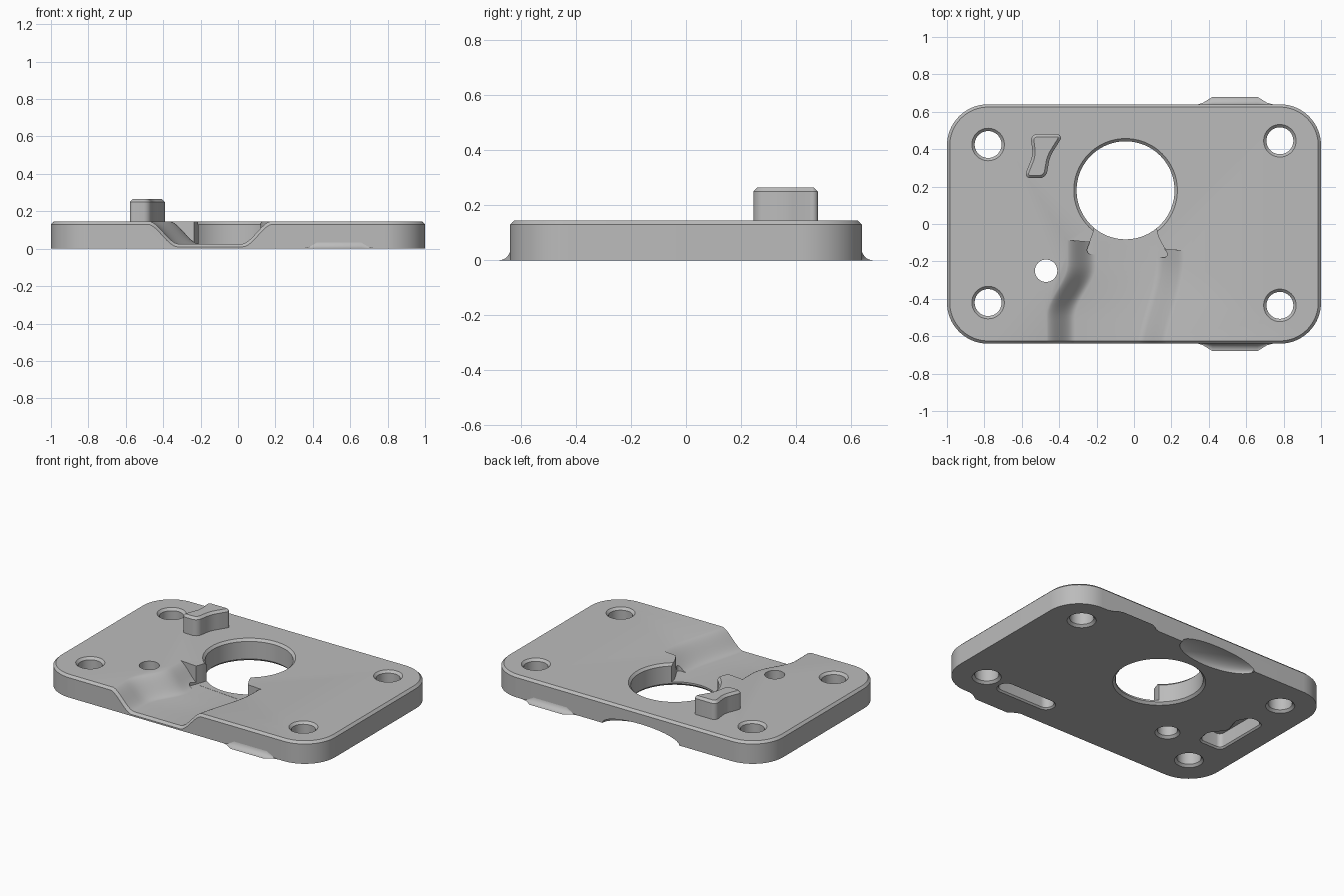
import bpy, bmesh, math
from mathutils import Vector

cube = bpy.data.objects.get("Cube")
if cube:
    bpy.data.objects.remove(cube, do_unlink=True)

metal = bpy.data.materials.new("grey metal")
metal.use_nodes = True
GREY = (0.5, 0.5, 0.5, 1)
metal.diffuse_color = GREY
metal.node_tree.nodes["Principled BSDF"].inputs["Base Color"].default_value = GREY

THICK, CHAMFER, FLOOR = 0.145, 0.015, 0.025


def loft(name, rings):
    """Closed solid through a list of equal-length rings."""
    bm = bmesh.new()
    loops = [[bm.verts.new(p) for p in ring] for ring in rings]
    n = len(loops[0])
    for a, b in zip(loops, loops[1:]):
        for i in range(n):
            j = (i + 1) % n
            bm.faces.new((a[i], a[j], b[j], b[i]))
    bm.faces.new(loops[0][::-1])
    bm.faces.new(loops[-1])
    bmesh.ops.recalc_face_normals(bm, faces=bm.faces)
    mesh = bpy.data.meshes.new(name)
    bm.to_mesh(mesh)
    bm.free()
    mesh.materials.append(metal)
    obj = bpy.data.objects.new(name, mesh)
    bpy.context.collection.objects.link(obj)
    return obj


def rounded(pts, cut, steps=8):
    """Replace each corner by an arc that starts `cut` away from it."""
    out, n = [], len(pts)
    for i in range(n):
        p, c, q = (Vector(pts[k % n]) for k in (i - 1, i, i + 1))
        u, v = (p - c).normalized(), (q - c).normalized()
        w = math.sin(u.angle(v) / 2)
        a, b = c + u * cut, c + v * cut
        for k in range(steps + 1):
            t = k / steps
            wa, wc, wb = (1 - t) ** 2, 2 * t * (1 - t) * w, t * t
            out.append((a * wa + c * wc + b * wb) / (wa + wc + wb))
    return out


def inset(pts, d):
    """Move a counter-clockwise outline inward by d."""
    out, n = [], len(pts)
    for i in range(n):
        e = (pts[i] - pts[i - 1]).normalized()
        f = (pts[(i + 1) % n] - pts[i]).normalized()
        m = Vector((-e.y - f.y, e.x + f.x)) / (1 + e.dot(f))
        out.append(pts[i] + m * d)
    return out


def prism(name, pts, levels):
    return loft(name, [[(p.x, p.y, z) for p in inset(pts, d)] for z, d in levels])


def circle(x, y, r, n=64):
    return [Vector((x + r * math.cos(math.tau * i / n), y + r * math.sin(math.tau * i / n)))
            for i in range(n)]


def ease(t):
    t = min(max(t, 0), 1)
    return t * t * (3 - 2 * t)


# Plate with a chamfered top rim
outline = rounded([(-1, -.64), (1, -.64), (1, .64), (-1, .64)], 0.22, 16)
plate = prism("base_plate", outline, [(0, 0), (THICK - CHAMFER, 0), (THICK, CHAMFER)])
cutters = []

# Bores, chamfered at both ends
BOTH = [(-.02, -.035), (.015, 0), (THICK - .015, 0), (THICK + .02, -.035)]
BELOW = [(-.02, -.035), (.015, 0), (THICK + .02, 0)]
for x, y in ((-.78, .425), (.78, .445), (-.78, -.42), (.78, -.435)):
    cutters.append(prism("screw_hole_cutter", circle(x, y, .072, 40), BOTH))
cutters.append(prism("pin_hole_cutter", circle(-.47, -.25, .06, 40), BELOW))
cutters.append(prism("main_bore_cutter", circle(-.045, .18, .262, 96), BOTH))


# Curved channel from the front edge to the main bore
def channel_ring(k, flare=0):
    y = -.625 + k * .53
    left = -.48 + .11 * ease((y + .5) / .28) - flare * .5
    right = .17 + .11 * ease((y + .75) / .6) + flare * .5
    wall = [(.165 * t / 14, THICK + .002 - flare - (THICK + .002 - FLOOR) * ease(t / 14))
            for t in range(15)]
    sec = [(left, .3)] + [(left + x, z) for x, z in wall]
    sec += [(right - x, z) for x, z in reversed(wall)] + [(right, .3)]
    ring = []
    for x, z in sec:
        end = -.085 - .06 * (x + .37) / .65
        ring.append((x, -.625 - flare + k * (end + .625), z))
    return ring


cutters.append(loft("channel_cutter",
                    [channel_ring(0, .04)] + [channel_ring(i / 20) for i in range(21)]))
neck = rounded([(-.26, -.16), (.19, -.18), (.125, -.06), (.11, .06), (-.2, .06), (-.215, -.04)], .03)
cutters.append(prism("neck_cutter", neck, [(FLOOR + .001, 0), (.3, 0)]))

# Blind pockets in the underside
POCKET = [(-.02, -.03), (.01, 0), (.1, 0)]
side = rounded([(-.84, -.2), (-.68, -.2), (-.66, -.1), (-.74, 0), (-.7, .12),
                (-.75, .2), (-.84, .18)], .03, 5)
cutters.append(prism("side_pocket_cutter", side, POCKET))
slot = rounded([(.25, -.51), (.65, -.51), (.65, -.415), (.25, -.415)], .045)
cutters.append(prism("slot_pocket_cutter", slot, POCKET))

# Shallow scoop under the rear edge
scoop = []
for i in range(1, 24):
    a = math.pi * i / 24
    s = math.sin(a)
    scoop.append([(-.12 - .28 * math.cos(a), .64 + .13 * s * math.cos(b), .065 * s * math.sin(b))
                  for b in (math.tau * j / 32 for j in range(32))])
cutters.append(loft("scoop_cutter", scoop))

for c in cutters:
    c.hide_render = True
    mod = plate.modifiers.new(c.name, "BOOLEAN")
    mod.operation, mod.solver, mod.object = "DIFFERENCE", "EXACT", c
bpy.context.view_layer.update()
graph = bpy.context.evaluated_depsgraph_get()
cut_mesh = bpy.data.meshes.new_from_object(plate.evaluated_get(graph))
plate.modifiers.clear()
plate.data = cut_mesh
for c in cutters:
    bpy.data.objects.remove(c, do_unlink=True)

# Raised locating boss
boss_pts = rounded([(-.59, .245), (-.47, .245), (-.45, .36), (-.375, .48),
                    (-.555, .48), (-.54, .37)], .035, 6)
boss = prism("locating_boss", boss_pts, [(THICK - .02, 0), (.25, 0), (.265, .015)])

# Flared feet on the front and rear walls
parts = [plate, boss]
for label, sign in (("front_foot", -1), ("rear_foot", 1)):
    rings = []
    for x, s in ((.34, .02), (.37, .25), (.42, 1), (.66, 1), (.71, .25), (.745, .02)):
        curve = [(.638 + .042 * s * (1 - math.sin(a)), .045 * s * (1 - math.cos(a)))
                 for a in (math.pi / 2 * i / 8 for i in range(9))]
        rings.append([(x, sign * y, z) for y, z in [(.62, 0)] + curve + [(.62, .045 * s)]])
    parts.append(loft(label, rings))

for obj in parts:
    bpy.ops.object.select_all(action="DESELECT")
    obj.select_set(True)
    bpy.context.view_layer.objects.active = obj
    bpy.ops.object.shade_smooth_by_angle(angle=math.radians(28))
